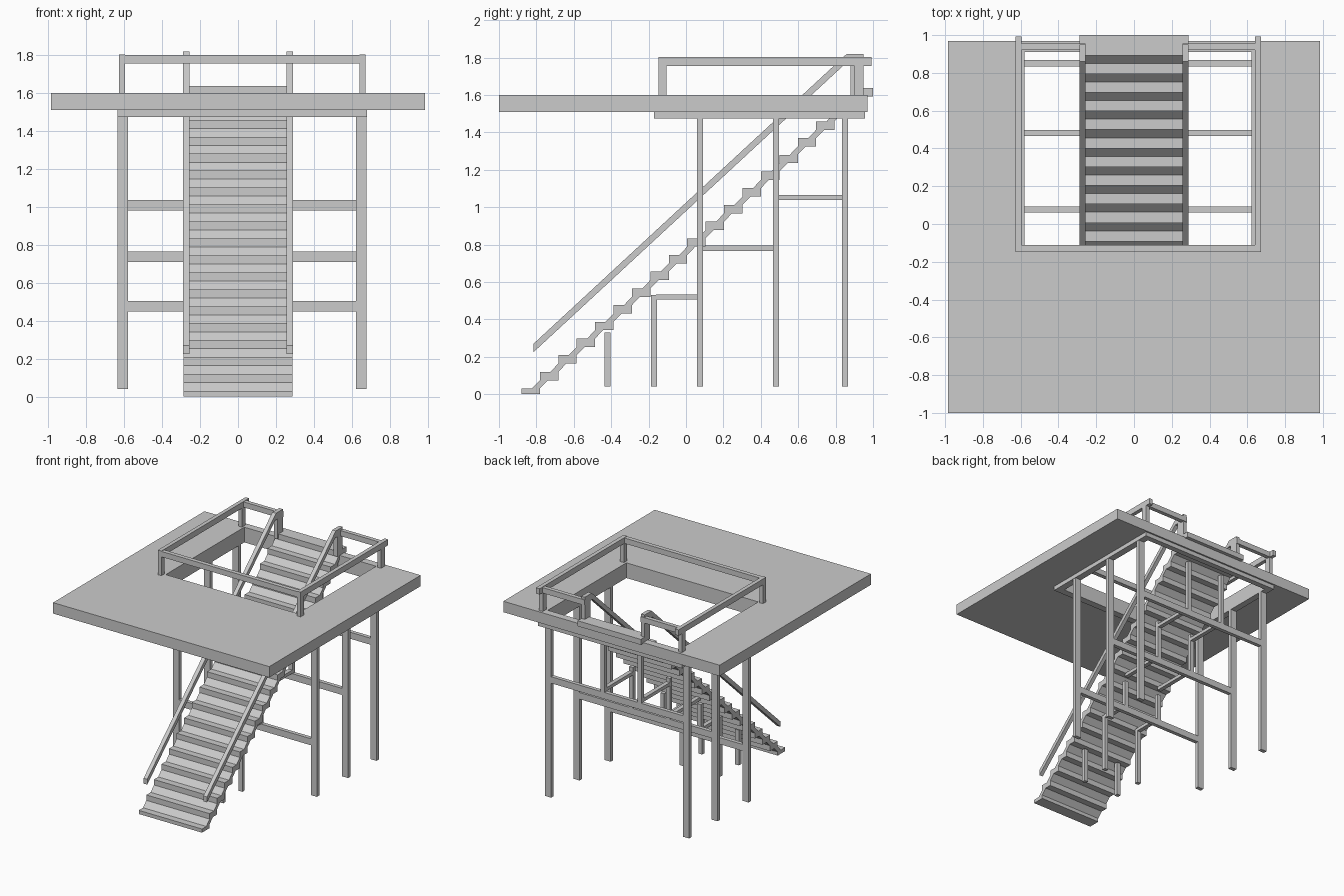
import bpy, bmesh

if "Cube" in bpy.data.objects:
    bpy.data.objects.remove(bpy.data.objects["Cube"])

def box(name, x, y, z):
    bm = bmesh.new()
    bmesh.ops.create_cube(bm, size=1)
    for v in bm.verts:
        for i, (a, b) in enumerate((x, y, z)):
            v.co[i] = (a + b) / 2 + v.co[i] * (b - a)
    return finish(name, bm)

def finish(name, bm):
    bmesh.ops.recalc_face_normals(bm, faces=bm.faces)
    me = bpy.data.meshes.new(name)
    bm.to_mesh(me)
    bm.free()
    ob = bpy.data.objects.new(name, me)
    bpy.context.collection.objects.link(ob)
    return ob

def extrude_x(name, profile, x0, x1):
    """Extrude a closed (y, z) outline along x."""
    bm = bmesh.new()
    f = bm.faces.new([bm.verts.new((x0, y, z)) for y, z in profile])
    r = bmesh.ops.extrude_face_region(bm, geom=[f])
    for v in r["geom"]:
        if isinstance(v, bmesh.types.BMVert):
            v.co.x = x1
    return finish(name, bm)

def ring(name, outer, inner, z0, z1):
    """Rectangular slab with a rectangular opening; bounds are x0, x1, y0, y1."""
    bm = bmesh.new()
    def loop(b, z):
        return [bm.verts.new((b[i], b[j], z)) for i, j in ((0, 2), (1, 2), (1, 3), (0, 3))]
    loops = [loop(outer, z0), loop(outer, z1), loop(inner, z1), loop(inner, z0)]
    for a, b in zip(loops, loops[1:] + loops[:1]):
        for i in range(4):
            j = (i + 1) % 4
            bm.faces.new((a[i], a[j], b[j], b[i]))
    return finish(name, bm)

# Upper floor and the trim frame around the stairwell
hole = (-0.58, 0.622, -0.112, 0.91)
ring("upper_floor", (-0.985, 0.985, -1, 0.97), hole, 1.51, 1.60)
ring("stairwell_frame", (-0.635, 0.68, -0.17, 0.957), hole, 1.475, 1.51)

# Folded stair flight
RUN, RISE, T, N = 0.0985, 0.0893, 0.045, 19
top, under = [], []
for k in range(N):
    y, z = -0.88 + RUN * k, 0.03 + RISE * k
    low = max(0, z - T)
    end = y + RUN if k < N - 1 else 1.0
    top += [(y, low), (y, z)]
    if k < N - 1:
        top.append((y + 0.056, z))
    else:
        top.append((end, z))
    if k:
        under.append((y + 0.043, low))
    under.append((end, low))
    if k < N - 1:
        under.append((end, z))
extrude_x("stair_flight", top + under[::-1], -0.288, 0.288)

# Sloped handrails with their top newel posts
rail = [(-0.815, 0.225), (-0.815, 0.27), (0.86, 1.82), (0.95, 1.82),
        (0.95, 1.60), (0.88, 1.60), (0.88, 1.765), (0.85, 1.765)]
for s in (-1, 1):
    extrude_x("stair_handrail", rail, s * 0.256, s * 0.289)

# Guard rail around the opening
sides = ((-0.627, -0.595), (0.64, 0.673))
for x in sides:
    box("guard_side_rail", x, (-0.147, 0.992), (1.755, 1.803))
    for y in ((-0.147, -0.105), (0.90, 0.95)):
        box("guard_post", x, y, (1.60, 1.755))
box("guard_front_rail", (-0.595, 0.64), (-0.147, -0.112), (1.755, 1.80))
box("guard_back_rail", (-0.595, -0.256), (0.922, 0.956), (1.755, 1.80))
box("guard_back_rail", (0.256, 0.64), (0.922, 0.956), (1.755, 1.80))

# Support trestles: tall legs, crossbeam, short struts and ties running forward
inner = ((-0.20, -0.165), (0.135, 0.17))
trestles = ((0.06, 0.45, 0.73, -0.16), (0.465, 0.71, 1.10, 0.09), (0.835, 0.982, 1.475, 0.495))
for y, z, strut_top, tie_y in trestles:
    span = (y, y + 0.032)
    for x in ((-0.635, -0.58), (0.622, 0.677)):
        box("tall_leg", x, span, (0.04, 1.475))
    box("crossbeam", (-0.58, 0.622), span, (z, z + 0.054))
    for x in inner:
        box("strut", x, span, (z + 0.054, strut_top))
        box("tie_beam", x, (tie_y, y), (z + 0.056, z + 0.084))

# Short legs under the lower flight
for y, h in ((-0.435, 0.33), (-0.187, 0.53)):
    for x in inner:
        box("short_leg", x, (y, y + 0.032), (0.04, h))
